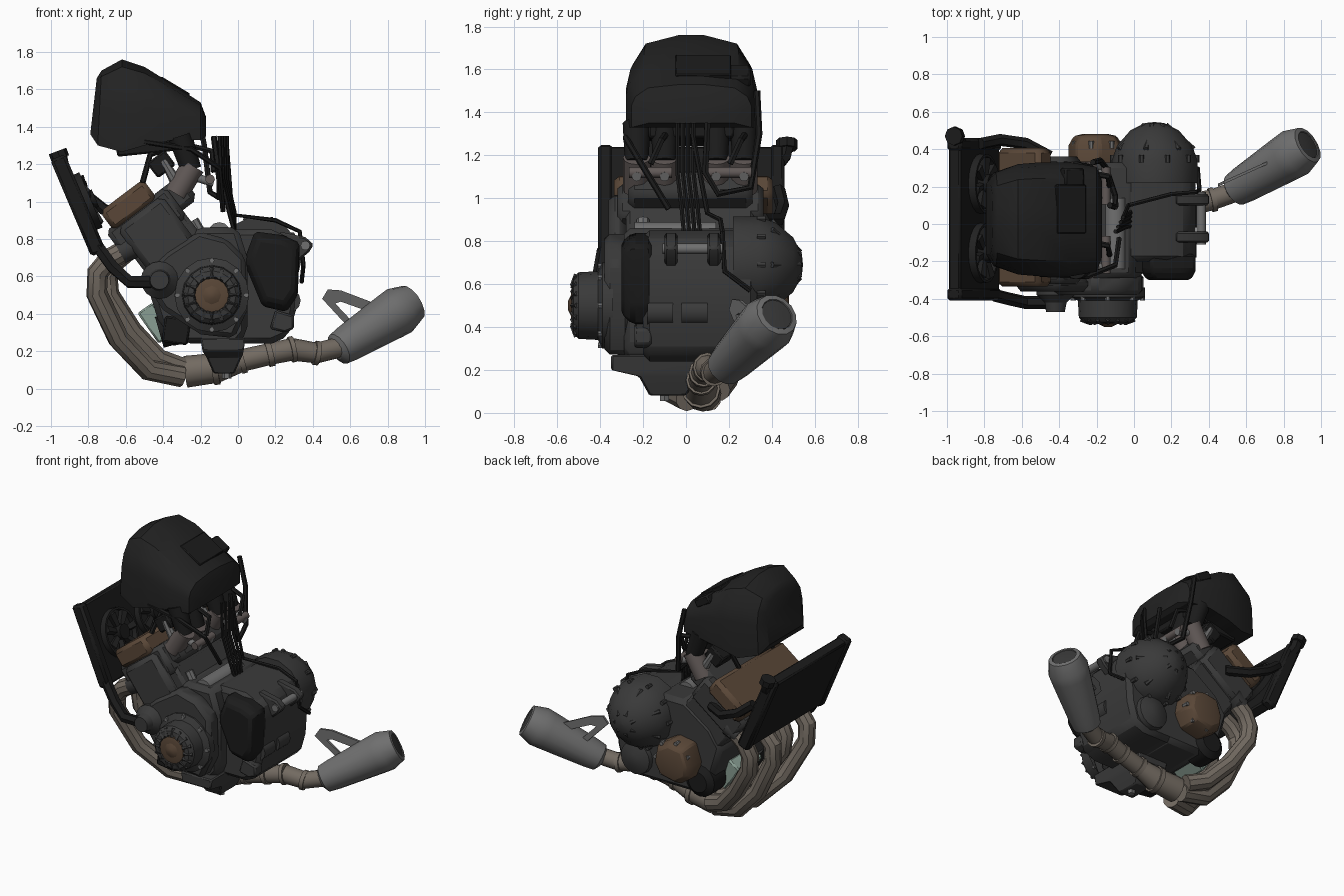
import bpy, bmesh, math
from mathutils import Matrix, Quaternion, Vector

if "Cube" in bpy.data.objects:
    bpy.data.objects.remove(bpy.data.objects["Cube"])

def material(name, *rgb):
    m = bpy.data.materials.new(name)
    m.use_nodes = True
    m.diffuse_color = (*rgb, 1)
    bsdf = next(n for n in m.node_tree.nodes if n.type == 'BSDF_PRINCIPLED')
    bsdf.inputs["Base Color"].default_value = (*rgb, 1)
    return m

case = material("case grey", .042, .042, .042)
black = material("black plastic", .011, .011, .011)
shell = material("airbox black", .016, .016, .016)
bronze = material("bronze", .1, .062, .038)
pipe = material("header steel", .17, .145, .12)
silver = material("muffler grey", .16, .16, .16)
green = material("cooler green", .25, .34, .29)
rosy = material("throttle grey", .12, .1, .095)

def finish(name, bm, mat, bevel=0):
    bmesh.ops.recalc_face_normals(bm, faces=bm.faces)
    mesh = bpy.data.meshes.new(name)
    bm.to_mesh(mesh)
    bm.free()
    mesh.materials.append(mat)
    mesh.shade_smooth()
    mesh.set_sharp_from_angle(angle=math.radians(32))
    ob = bpy.data.objects.new(name, mesh)
    bpy.context.collection.objects.link(ob)
    if bevel:
        ob.modifiers.new("bevel", 'BEVEL').width = bevel
        ob.modifiers["bevel"].segments = 1
    return ob

def skin(name, rings, mat, bevel=0):
    """Join rings of points into a closed solid."""
    bm = bmesh.new()
    rings = [[bm.verts.new(p) for p in ring] for ring in rings]
    for a, b in zip(rings, rings[1:]):
        for i in range(len(a)):
            bm.faces.new((a[i - 1], a[i], b[i], b[i - 1]))
    bm.faces.new(rings[0])
    bm.faces.new(rings[-1])
    return finish(name, bm, mat, bevel)

def loft(name, pts, sections, mat, bevel=0):
    """Side outline (x, z) scaled about its middle at each (y, scale)."""
    cx, cz = (sum(p[k] for p in pts) / len(pts) for k in (0, 1))
    return skin(name, [[(cx + (x - cx) * s, y, cz + (z - cz) * s) for x, z in pts]
                       for y, s in sections], mat, bevel)

def prism(name, pts, y0, y1, mat, bevel=0):
    return loft(name, pts, [(y0, 1), (y1, 1)], mat, bevel)

def circle(n, r, cx=0, cz=0):
    return [(cx + r * math.cos(math.tau * i / n), cz + r * math.sin(math.tau * i / n)) for i in range(n)]

def lathe(name, base, axis, profile, mat, n=16):
    """Turn (radius, height) points about an axis."""
    turn = Vector(axis).to_track_quat('Z', 'Y')
    skin(name, [[Vector(base) + turn @ Vector((u, v, h)) for u, v in circle(n, max(r, .001))]
                for r, h in profile], mat)

def rod(name, a, b, r, mat, r2=None, n=12):
    d = Vector(b) - Vector(a)
    lathe(name, a, d, [(r, 0), (r2 or r, d.length)], mat, n)

def tube(name, pts, r, mat, n=6):
    pts, rings, turn, last = [Vector(p) for p in pts], [], Quaternion(), Vector((0, 0, 1))
    for i, p in enumerate(pts):
        d = (pts[min(i + 1, len(pts) - 1)] - pts[max(i - 1, 0)]).normalized()
        turn, last = last.rotation_difference(d) @ turn, d
        rings.append([p + turn @ Vector((u, v, 0)) for u, v in circle(n, r)])
    skin(name, rings, mat)

def box(name, centre, size, mat, tilt=0, bevel=.01):
    bm = bmesh.new()
    bmesh.ops.create_cube(bm, size=1, matrix=Matrix.Translation(centre) @ Matrix.Rotation(
        math.radians(tilt), 4, 'Y') @ Matrix.Diagonal((*size, 1)))
    finish(name, bm, mat, bevel)

def bolts(name, cx, cz, r, y, count, mat):
    for x, z in circle(count, r, cx, cz):
        rod(name, (x, y - .02, z), (x, y + .02, z), .014, mat, n=6)

# Crankcase, narrower gearbox, sump and rear mounts
prism("crankcase", [(-.5, .6), (-.42, .72), (-.22, .86), (0, .86), (.05, .7), (.05, .3),
                    (0, .24), (-.28, .24), (-.42, .34)], -.29, .33, case, .03)
prism("gearbox", [(-.05, .85), (.18, .85), (.29, .8), (.33, .7), (.31, .42), (.27, .28),
                  (.18, .24), (-.05, .24)], -.2, .33, case, .03)
skin("sump", [[(x0, y0, z), (x1, y0, z), (x1, y1, z), (x0, y1, z)] for x0, x1, y0, y1, z in
     ((-.2, .04, -.35, .1, .27), (-.19, .03, -.35, .09, .2), (-.17, .02, -.22, .06, .17),
      (-.13, -.02, -.17, 0, .08))], case, .008)
rod("drain_plug", (-.06, -.1, .09), (-.06, -.1, .055), .025, silver, n=6)
for y in (-.07, .13):
    prism("rear_mount", [(.22, .84), (.36, .81), (.405, .77), (.38, .73), (.32, .68)],
          y - .03, y + .03, case, .01)
rod("rear_mount_bush", (.36, -.11, .765), (.36, .17, .765), .025, silver)
for y in (-.12, .04):
    rod("gearbox_lobe", (.27, y - .06, .47), (.27, y + .06, .47), .065, case)
prism("rear_lug", [(.2, .42), (.3, .39), (.3, .32), (.25, .3), (.17, .32)], -.24, -.16, case, .01)

# Right side: crank cover, finned alternator cover and its hub
prism("right_case_cover", [(-.52, .6), (-.38, .73), (-.21, .84), (-.06, .8), (.04, .7),
      (.05, .42), (-.02, .27), (-.2, .29), (-.4, .42)], -.38, -.26, case, .025)
cx, cz = -.14, .5
lathe("alternator_cover", (cx, -.34, cz), (0, -1, 0), [(.2, 0), (.2, .05), (.16, .07), (.155, .16),
      (.13, .185), (.1, .19), (.09, .165), (0, .165)], case)
for (x, z), (x2, z2) in zip(circle(16, .09, cx, cz), circle(16, .145, cx, cz)):
    rod("alternator_fin", (x, -.53, z), (x2, -.51, z2), .012, case, n=4)
lathe("alternator_ring", (cx, -.5, cz), (0, -1, 0), [(.09, 0), (.09, .03), (.07, .035)], bronze)
lathe("alternator_hub", (cx, -.5, cz), (0, -1, 0), [(.05, 0), (.05, .035), (.02, .05)], bronze, 8)
bolts("alternator_bolt", cx, cz, .185, -.39, 8, silver)
box("side_bracket", (-.33, -.24, .31), (.14, .16, .14), black, 8)
loft("sprocket_cover", [(.03, .68), (.09, .84), (.24, .82), (.33, .78), (.32, .5), (.26, .41),
     (.13, .44)], [(-.16, 1), (-.25, 1), (-.3, .8)], black, .015)

# Left side: domed clutch cover with ribs, bronze generator cover
lathe("clutch_cover", (.11, .22, .69), (0, 1, 0), [(.23, 0), (.23, .12), (.2, .2),
      (.13, .28), (.05, .32), (0, .325)], case, 14)
for (x, z), (x2, z2) in zip(circle(7, .06, .11, .69), circle(7, .21, .11, .69)):
    rod("clutch_rib", (x, .53, z), (x2, .4, z2), .014, case, n=6)
bolts("clutch_bolt", .11, .69, .225, .35, 10, case)
loft("generator_cover", [(-.35, .48), (-.31, .6), (-.18, .62), (-.08, .56), (-.06, .45), (-.11, .36),
     (-.25, .33), (-.34, .39)], [(.3, 1), (.42, 1), (.47, .8), (.48, .5)], bronze, .01)
bolts("generator_bolt", -.2, .48, .13, .425, 7, silver)
lathe("shaft_cover", (.14, .3, .38), (0, 1, 0), [(.12, 0), (.11, .06), (.04, .09)], case)
lathe("oil_pump_cover", (-.34, .2, .34), (0, 1, 0), [(.11, 0), (.11, .13), (.07, .16)], black)

# Leaning cylinders, head and cam cover
lean = -37
box("cylinder_block", (-.36, .02, .74), (.36, .6, .34), case, lean, .02)
box("cylinder_head", (-.49, .02, .88), (.4, .68, .2), case, lean, .025)
box("cam_cover", (-.585, .035, .98), (.29, .74, .13), bronze, lean, .025)
box("intake_side", (-.34, .02, 1.02), (.2, .58, .16), case, lean, .03)
box("cam_chain_case", (-.42, -.32, .8), (.3, .08, .36), case, lean, .03)
rod("starter_motor", (-.1, -.24, .83), (-.1, .14, .83), .06, silver)
rod("sensor", (-.2, -.2, .83), (-.24, -.2, .9), .03, silver, n=8)

# Two throttle clusters under the airbox
for y in (-.23, -.1, .14, .27):
    rod("throttle_body", (-.33, y, 1.04), (-.24, y, 1.19), .064, rosy)
    rod("intake_stack", (-.25, y, 1.17), (-.31, y, 1.35), .055, black, .065)
    rod("injector", (-.26, y, 1.14), (-.13, y, 1.1), .022, silver)
    rod("upper_injector", (-.34, y, 1.12), (-.4, y, 1.22), .03, silver, .02, 8)
for y in (-.165, .205):
    rod("fuel_rail", (-.15, y - .1, 1.12), (-.15, y + .1, 1.12), .025, rosy)
    box("throttle_actuator", (-.41, y, 1.2), (.12, .16, .1), black, lean)
    tube("vacuum_hose", [(-.13, y, 1.16), (-.14, y + .05, 1.27), (-.3, y + .08, 1.31),
                         (-.47, y, 1.25), (-.51, y - .06, 1.1)], .016, black)

# Airbox: rounded sections along x
half = [(1, 0), (1, .5), (.93, .72), (.72, .92), (.2, 1)]
outline = half + [(-a, b) for a, b in reversed(half)]
skin("airbox", [[(x + rake * b, .025 + a * w, low + (high - low) * b) for a, b in outline]
     for x, low, high, w, rake in ((-.79, 1.36, 1.66, .19, .035), (-.75, 1.3, 1.7, .25, .02),
     (-.62, 1.265, 1.76, .295, 0), (-.5, 1.3, 1.72, .305, 0), (-.34, 1.33, 1.62, .305, 0),
     (-.2, 1.33, 1.53, .28, 0), (-.17, 1.35, 1.45, .2, 0))], shell)
box("airbox_label_panel", (-.34, .08, 1.61), (.18, .26, .03), black, 31, .005)
box("airbox_connector", (-.33, .25, 1.57), (.12, .1, .06), black, 31)
box("airbox_duct", (-.45, .025, 1.29), (.4, .4, .06), black, -6)

# Radiator with side tanks, twin fans, filler neck and hoses
tilt = math.radians(-23)
up = Vector((math.sin(tilt), 0, math.cos(tilt)))
inward = Vector((up.z, 0, -up.x))
mid = Vector((-.855, .025, .98))
box("radiator_core", mid, (.07, .78, .54), black, -23)
for y in (-.4, .4):
    box("radiator_tank", mid + Vector((0, y, 0)), (.085, .07, .56), black, -23, .015)
for y in (-.18, .19):
    hub = mid + Vector((0, y, 0)) + inward * .03
    lathe("fan_shroud", hub, inward, [(.16, 0), (.16, .045), (.145, .045), (.145, .01)], shell, 20)
    rod("fan_motor", hub, hub + inward * .07, .05, black)
    for u, v in circle(7, .14):
        rod("fan_blade", hub + inward * .03, hub + inward * .035 + Vector((0, u, 0)) + up * v,
            .015, shell, .03, 4)
tube("filler_neck", [(-.92, .42, 1.15), (-.94, .46, 1.2), (-.95, .47, 1.25)], .035, black)
rod("filler_cap", (-.95, .47, 1.23), (-.965, .47, 1.27), .05, black, n=8)
tube("upper_hose", [(-.82, .43, 1.04), (-.72, .45, .96), (-.58, .43, .9), (-.45, .36, .9)], .032, black)
tube("lower_hose", [(-.75, -.38, .76), (-.67, -.4, .65), (-.58, -.42, .57), (-.44, -.42, .57)], .035, black)
lathe("water_pump", (-.42, -.3, .58), (0, -1, 0), [(.1, 0), (.1, .08), (.06, .12), (.05, .17)], case)
box("oil_cooler", (-.44, .05, .35), (.1, .26, .2), green, -35)
rod("oil_filter", (-.28, -.1, .34), (-.42, -.1, .3), .085, black)

# Headers in an outer and an inner row, collector and link pipe
outer_row = [(-.69, .69), (-.75, .62), (-.755, .51), (-.64, .27), (-.48, .1), (-.3, .065)]
inner_row = [(-.66, .68), (-.7, .6), (-.69, .5), (-.57, .31), (-.43, .16), (-.3, .11)]
for y, row in ((-.27, outer_row), (-.09, inner_row), (.12, outer_row), (.3, inner_row)):
    rod("exhaust_flange", (-.55, y, .77), (-.63, y, .725), .07, case, .06)
    end = .08 + (y - .02) * .25
    tube("header_pipe", [(-.58, y, .75)] + [(x, y + (end - y) * t, z) for (x, z), t in
         zip(row, (0, .03, .08, .35, .75, 1))], .058, pipe, 10)
link = [Vector(p) for p in ((-.28, .08, .09), (-.12, .07, .11), (.02, .07, .15), (.17, .08, .185),
                            (.29, .1, .21), (.42, .13, .19), (.56, .18, .225))]
widths = (.085, .08, .06, .058, .06, .055, .055)
for a, b, r, r2 in zip(link, link[1:], widths, widths[1:]):
    rod("link_pipe", a, b, r, pipe, r2)
    rod("pipe_clamp", b - (b - a) * .1, b + (b - a) * .1, r2 + .01, pipe)

# Muffler with slotted hanger plate
inlet, axis = Vector((.52, .17, .2)), Vector((.42, .26, .265))
lathe("muffler", inlet, axis, [(.05, 0), (.09, .025), (.1, .09), (.128, .4), (.132, .46), (.105, .545),
      (.08, .55), (.078, .53), (0, .53)], silver, 14)
lathe("muffler_mesh", inlet, axis, [(.077, .52), (.077, .545), (.03, .55)], case)
plate = [(.45, .48), (.48, .53), (.55, .525), (.8, .43), (.66, .33), (.57, .35)]
slot = [(.52, .455), (.55, .465), (.69, .415), (.67, .38), (.6, .37)]
hanger = prism("muffler_hanger", plate + plate[:1] + slot[:1] + slot[:0:-1] + slot[:1], -.008, .008, silver)
for v in hanger.data.vertices:
    v.co.y += .24 + (v.co.x - .52) * .45

# Cables and breather hoses
for k in range(4):
    y = -.04 + .025 * k
    tube("cable", [(-.1 + .014 * k, y, 1.35), (-.09 + .01 * k, y, 1.12), (-.05 + .01 * k, y + .02, .95),
                   (-.02, y + .03, .84)], .011, black)
tube("clutch_cable", [(-.06, .03, 1.3), (-.03, .1, .93), (.2, .16, .9), (.33, .17, .84),
                      (.35, .18, .66), (.34, .3, .57)], .012, black)
tube("airbox_hose", [(-.22, .33, 1.5), (-.18, .34, 1.3), (-.15, .3, 1.05), (-.1, .15, 1.02),
                     (-.1, .09, 1.12), (-.13, .1, 1.35)], .016, black)
tube("breather_hose", [(-.5, -.27, 1.32), (-.25, -.28, 1.28), (-.1, -.22, 1.18), (-.08, -.08, .95)],
     .015, black)
